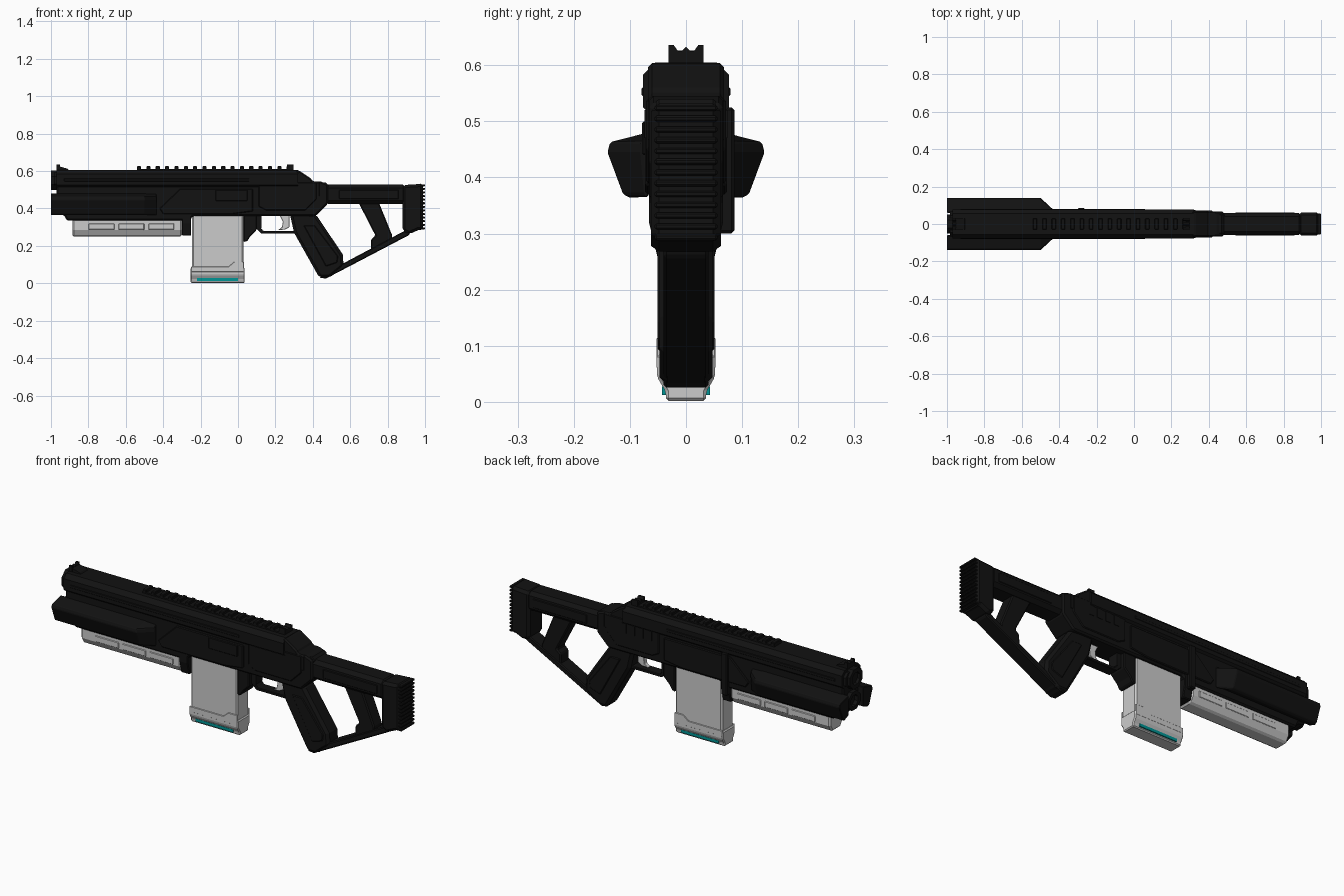
import bpy, bmesh, math
from mathutils import Vector

if "Cube" in bpy.data.objects:
    bpy.data.objects.remove(bpy.data.objects["Cube"])

def material(name, rgb):
    m = bpy.data.materials.new(name)
    m.diffuse_color = (*rgb, 1)
    m.use_nodes = True
    m.node_tree.nodes["Principled BSDF"].inputs["Base Color"].default_value = m.diffuse_color
    return m

BLACK = material("matte_black", (0.006, 0.006, 0.006))
TEAL = material("teal", (0.0, 0.3, 0.3))

def finish(name, bm, mat, bevel=0):
    bmesh.ops.recalc_face_normals(bm, faces=bm.faces)
    me = bpy.data.meshes.new(name)
    bm.to_mesh(me)
    bm.free()
    ob = bpy.data.objects.new(name, me)
    bpy.context.collection.objects.link(ob)
    if mat:
        me.materials.append(mat)
    if bevel:
        b = ob.modifiers.new("bevel", 'BEVEL')
        b.width, b.segments, b.limit_method = bevel, 1, 'ANGLE'
    return ob

def extrude(name, pts, vec, mat, bevel):
    bm = bmesh.new()
    f = bm.faces.new([bm.verts.new(p) for p in pts])
    r = bmesh.ops.extrude_face_region(bm, geom=[f])
    bmesh.ops.translate(bm, vec=vec, verts=[v for v in r["geom"] if isinstance(v, bmesh.types.BMVert)])
    return finish(name, bm, mat, bevel)

def side(name, pts, y0, y1, mat=BLACK, bevel=0.0):
    """Side profile (x, z) extruded across y."""
    return extrude(name, [(x, y0, z) for x, z in pts], Vector((0, y1 - y0, 0)), mat, bevel)

def section(name, pts, x0, x1, mat=BLACK, bevel=0.0):
    """Cross-section (y, z) extruded along x."""
    return extrude(name, [(x0, y, z) for y, z in pts], Vector((x1 - x0, 0, 0)), mat, bevel)

def box(name, x0, x1, y0, y1, z0, z1, mat=BLACK, bevel=0.0):
    return side(name, [(x0, z0), (x1, z0), (x1, z1), (x0, z1)], y0, y1, mat, bevel)

def sym(half):
    """Complete a symmetric section from its +y half."""
    return half + [(-y, z) for y, z in reversed(half) if y > 0]

def mirror_y(ob):
    ob.modifiers.new("mirror", 'MIRROR').use_axis = (False, True, False)
    return ob

def array(ob, count, vec):
    a = ob.modifiers.new("array", 'ARRAY')
    a.count, a.use_relative_offset, a.use_constant_offset = count, False, True
    a.constant_offset_displace = vec
    return ob

def barrel(name, z, r, x0, x1, n):
    """Tube with a recessed bore facing -x."""
    bm = bmesh.new()
    ring = [(x0, r * math.cos((i + .5) * math.tau / n), z + r * math.sin((i + .5) * math.tau / n)) for i in range(n)]
    front = bm.faces.new([bm.verts.new(p) for p in ring])
    hole = [bm.verts.new((x0, p[1] * .6, z + (p[2] - z) * .6)) for p in ring]
    deep = [bm.verts.new((x0 + .06, v.co.y, v.co.z)) for v in hole]
    back = [bm.verts.new((x1, p[1], p[2])) for p in ring]
    outer = list(front.verts)
    bm.faces.remove(front)
    for a, b in ((back, outer), (outer, hole), (hole, deep)):
        for i in range(n):
            j = (i + 1) % n
            bm.faces.new((a[i], a[j], b[j], b[i]))
    bm.faces.new(deep)
    bm.faces.new(back)
    return finish(name, bm, BLACK)

# Receiver and fore-end
side("main_body", [(-.97, .54), (-.97, .37), (-.93, .365), (-.915, .335), (-.26, .335), (-.24, .36),
                   (.415, .36), (.48, .425), (.48, .53), (.44, .545)], -.066, .066, bevel=.008)
section("upper_cover", sym([(.055, .605), (.077, .583), (.077, .525), (.06, .51)]), -.97, .32)
side("cover_rear_slope", [(.31, .604), (.325, .604), (.39, .56), (.40, .545), (.44, .545), (.44, .46), (.31, .46)],
     -.068, .068, bevel=.018)
mirror_y(side("receiver_panel", [(-.42, .40), (-.31, .505), (.08, .505), (.08, .385), (-.03, .37), (-.40, .37)],
              .06, .073, bevel=.004))
mirror_y(side("rear_panel", [(.11, .41), (.11, .54), (.42, .54), (.42, .45), (.36, .39), (.15, .39)],
              .06, .071, bevel=.004))
mirror_y(box("cover_groove_rib", -.93, .06, .07, .079, .545, .56, bevel=.002))
box("ejection_port", -.12, .05, -.078, -.07, .44, .50, bevel=.003)
array(mirror_y(box("body_slot_rib", .15, .18, .068, .074, .47, .52)), 4, (.05, 0, 0))
box("side_lever", -.30, -.265, .05, .086, .30, .525, bevel=.005)

# Muzzle: two barrels and a stepped front frame
barrel("upper_barrel", .55, .056, -1.0, -.9, 8)
barrel("lower_barrel", .43, .052, -.99, -.9, 8)
section("muzzle_frame", sym([(.045, .592), (.066, .572), (.066, .53), (.05, .52)]), -.985, -.95)

# Flared side fins, tapering into the body at the rear
bm = bmesh.new()
fin = [(.06, .482), (.135, .463), (.14, .445), (.112, .37), (.098, .363), (.06, .378)]
rings = []
for x, s in ((-1.0, 1), (-.5, 1), (-.435, .25)):
    rings.append([bm.verts.new((x, .06 + (y - .06) * s, z)) for y, z in fin])
for a, b in zip(rings, rings[1:]):
    for i in range(6):
        j = (i + 1) % 6
        bm.faces.new((a[i], a[j], b[j], b[i]))
bm.faces.new(rings[0])
bm.faces.new(rings[-1])
mirror_y(finish("side_fin", bm, BLACK, .003))

# Pale lower handguard
section("lower_handguard", sym([(.056, .345), (.056, .285), (.036, .25)]), -.885, -.30, None, .008)
array(mirror_y(box("handguard_pad", -.80, -.66, .04, .059, .285, .32, None, .004)), 3, (.16, 0, 0))

# Magazine well and magazine
section("well_front", sym([(.066, .36), (.066, .32), (.05, .255)]), -.30, -.25, bevel=.004)
side("well_rear", [(.03, .37), (.03, .22), (.05, .225), (.065, .25), (.10, .285), (.10, .37)], -.05, .05, bevel=.005)
section("magazine", sym([(.038, .37), (.049, .37), (.049, .06), (.038, .06)]), -.245, .03, None, .008)
section("magazine_base", sym([(.052, .085), (.052, .045), (.036, .018), (.036, .002)]), -.253, .036, None, .005)
mirror_y(side("magazine_step", [(-.25, .06), (.032, .06), (.032, .115), (-.02, .115), (-.05, .09), (-.25, .09)],
              .045, .0525, None, .002))
box("magazine_light", -.22, 0, -.0425, .0425, .012, .027, TEAL)

# Trigger and guard
side("guard_bottom", [(.09, .30), (.125, .265), (.31, .265), (.31, .28), (.135, .28), (.12, .30)], -.028, .028, bevel=.003)
box("guard_front", .09, .125, -.028, .028, .295, .37)
side("trigger", [(.22, .37), (.275, .37), (.275, .30), (.25, .287), (.215, .285), (.235, .30), (.24, .33)],
     -.012, .012, None, .002)

# Grip
side("grip", [(.275, .38), (.415, .37), (.56, .155), (.565, .09), (.49, .03), (.435, .03), (.30, .27)],
     -.047, .047, bevel=.014)
mirror_y(side("grip_panel", [(.35, .31), (.41, .31), (.535, .145), (.53, .11), (.47, .09)], .04, .051, bevel=.004))

# Skeleton stock
box("stock_tube", .46, .90, -.058, .058, .425, .528, bevel=.018)
box("stock_collar", .43, .485, -.064, .064, .44, .54, bevel=.016)
mirror_y(box("stock_tube_panel", .54, .86, .05, .061, .45, .50, bevel=.004))
side("stock_lower_strut", [(.435, .03), (.47, .025), (.915, .258), (.93, .30), (.88, .275), (.56, .105)],
     -.04, .04, bevel=.005)
side("stock_middle_strut", [(.64, .44), (.75, .44), (.825, .255), (.82, .22), (.71, .17), (.712, .235), (.735, .255)],
     -.036, .036, bevel=.006)
side("butt_block", [(.88, .525), (.96, .53), (.99, .535), (.99, .285), (.965, .285), (.915, .262), (.88, .28)],
     -.062, .062, bevel=.014)
array(box("butt_rib", .98, 1.0, -.056, .056, .288, .299, bevel=.003), 13, (0, 0, .0192))

# Top rail and sights
box("rail_base", -.54, .28, -.03, .03, .60, .612)
array(box("rail_tooth", -.54, -.518, -.03, .03, .608, .626, bevel=.003), 17, (.05, 0, 0))
notched = [(-.031, .60), (.031, .60), (.031, .636), (.022, .636), (.014, .625), (.008, .625), (0, .633),
           (-.008, .625), (-.014, .625), (-.022, .636), (-.031, .636)]
section("rear_sight", notched, .262, .297)
section("front_sight", notched, -.97, -.952)
side("front_sight_ramp", [(-.955, .60), (-.955, .625), (-.91, .612), (-.90, .60)], -.03, .03)
